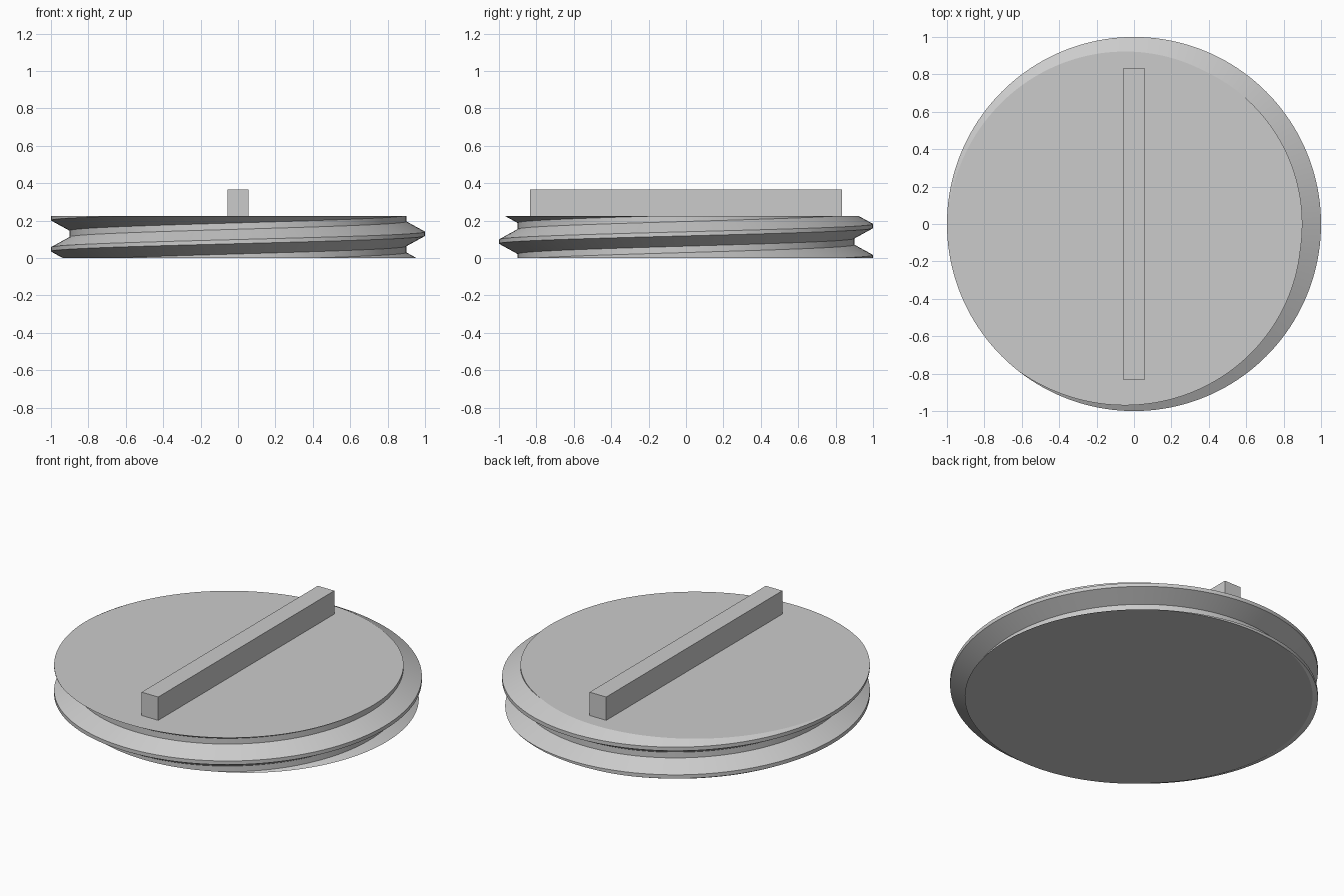
import bpy, bmesh, math

if "Cube" in bpy.data.objects:
    bpy.data.objects.remove(bpy.data.objects["Cube"], do_unlink=True)

SEGS = 160            # steps per turn
PITCH = 0.166
TOP = 0.225
CREST_Z = -0.037      # crest height at the +x side
# Thread profile: radius and height offset from the crest centre
PROFILE = [(1.0, -0.011), (1.0, 0.011), (0.9, 0.066), (0.9, 0.1)]


def plain_material(name, value):
    mat = bpy.data.materials.new(name)
    mat.use_nodes = True
    colour = (value, value, value, 1)
    mat.diffuse_color = colour
    mat.node_tree.nodes["Principled BSDF"].inputs["Base Color"].default_value = colour
    return mat


def finish(bm, name, mat):
    bmesh.ops.recalc_face_normals(bm, faces=bm.faces)
    mesh = bpy.data.meshes.new(name)
    bm.to_mesh(mesh)
    bm.free()
    mesh.materials.append(mat)
    obj = bpy.data.objects.new(name, mesh)
    bpy.context.collection.objects.link(obj)
    return obj


grey = plain_material("light grey", 0.6)

# Threaded disc: one continuous helical strip, trimmed flat top and bottom
bm = bmesh.new()
steps = SEGS * 6
rows = []
for s in range(steps + 1):
    turn = s / SEGS - 3
    a = math.tau * turn
    rows.append([bm.verts.new((r * math.cos(a), r * math.sin(a),
                               CREST_Z + PITCH * turn + dz)) for r, dz in PROFILE])
for s in range(steps):
    for j in range(3):
        bm.faces.new((rows[s][j], rows[s + 1][j], rows[s + 1][j + 1], rows[s][j + 1]))
    if s + 1 + SEGS <= steps:   # root joins the next turn's crest
        bm.faces.new((rows[s][3], rows[s + 1][3], rows[s + 1 + SEGS][0], rows[s + SEGS][0]))

for height, direction in ((0, -1), (TOP, 1)):
    bmesh.ops.bisect_plane(bm, geom=bm.verts[:] + bm.edges[:] + bm.faces[:], dist=1e-5,
                           plane_co=(0, 0, height), plane_no=(0, 0, direction),
                           clear_outer=True)
bmesh.ops.remove_doubles(bm, verts=bm.verts, dist=1e-5)
bmesh.ops.holes_fill(bm, edges=[e for e in bm.edges if e.is_boundary], sides=0)
disc = finish(bm, "threaded_disc", grey)

bpy.ops.object.select_all(action="DESELECT")
disc.select_set(True)
bpy.context.view_layer.objects.active = disc
bpy.ops.object.shade_smooth_by_angle(angle=math.radians(25))
for poly in disc.data.polygons:   # end caps stay flat
    if abs(poly.normal.z) > 0.99:
        poly.use_smooth = False

# Grip bar across the top
bm = bmesh.new()
bmesh.ops.create_cube(bm, size=1)
bmesh.ops.scale(bm, vec=(0.11, 1.67, 0.14), verts=bm.verts)
bmesh.ops.translate(bm, vec=(0, 0, TOP + 0.07), verts=bm.verts)
finish(bm, "grip_bar", grey)
